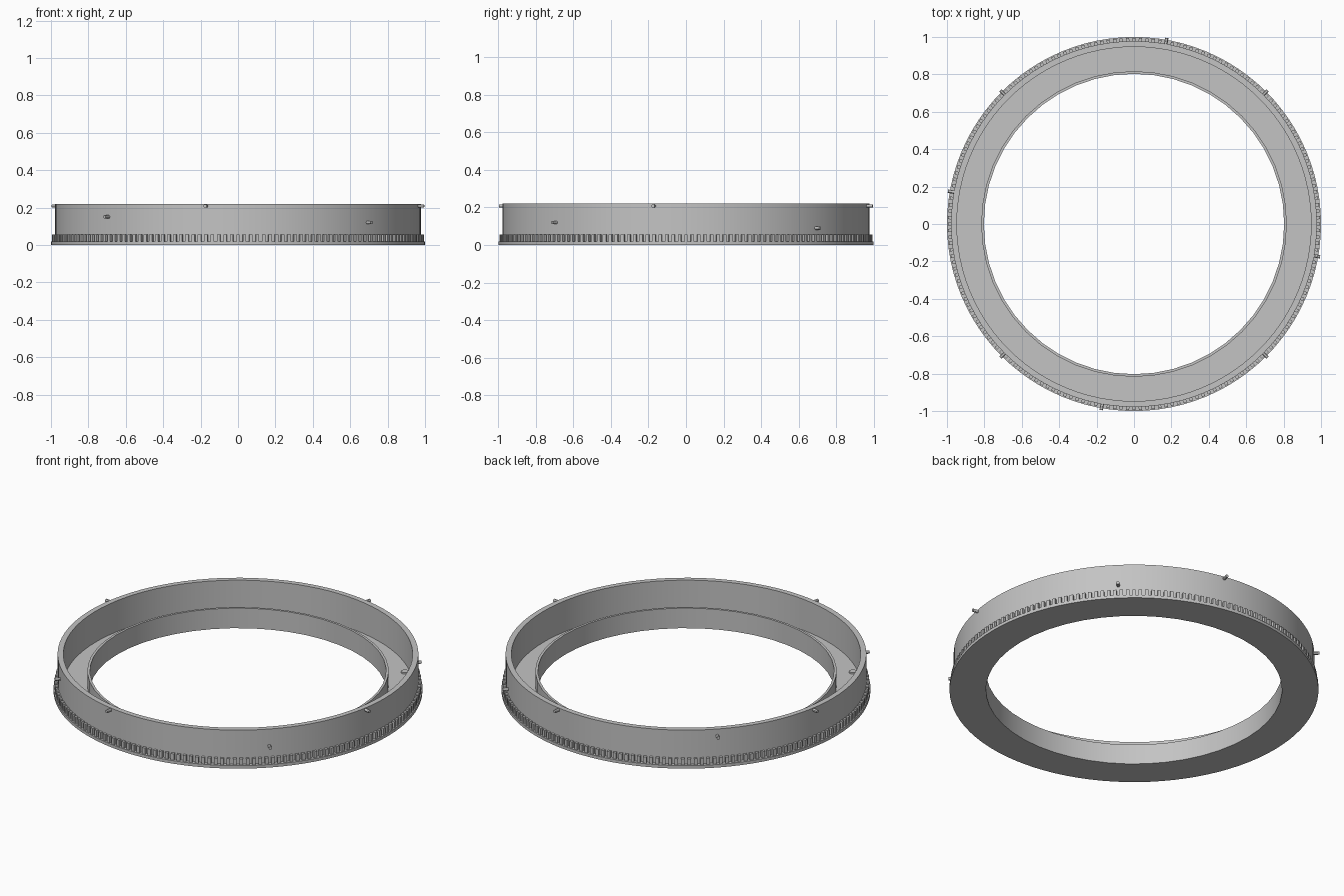
import bpy, bmesh, math
from mathutils import Matrix, Vector

cube = bpy.data.objects.get("Cube")
if cube:
    bpy.data.objects.remove(cube, do_unlink=True)

grey = bpy.data.materials.new("light_grey")
grey.use_nodes = True
COLOUR = (0.55, 0.55, 0.55, 1)
grey.diffuse_color = COLOUR
grey.node_tree.nodes["Principled BSDF"].inputs["Base Color"].default_value = COLOUR


def finish(name, bm, smooth=False):
    """Turn a bmesh into a named grey object."""
    bmesh.ops.recalc_face_normals(bm, faces=bm.faces)
    mesh = bpy.data.meshes.new(name)
    bm.to_mesh(mesh)
    bm.free()
    mesh.materials.append(grey)
    obj = bpy.data.objects.new(name, mesh)
    bpy.context.collection.objects.link(obj)
    if smooth:
        bpy.ops.object.select_all(action="DESELECT")
        obj.select_set(True)
        bpy.context.view_layer.objects.active = obj
        bpy.ops.object.shade_smooth_by_angle(angle=math.radians(30))
    return obj


def revolve(name, profile, segments):
    """Spin a closed (radius, z) profile around the z axis."""
    bm = bmesh.new()
    rings = []
    for i in range(segments):
        a = math.tau * i / segments
        rings.append([bm.verts.new((r * math.cos(a), r * math.sin(a), z)) for r, z in profile])
    n = len(profile)
    for i in range(segments):
        here, there = rings[i], rings[(i + 1) % segments]
        for j in range(n):
            k = (j + 1) % n
            bm.faces.new((here[j], there[j], there[k], here[k]))
    return finish(name, bm, smooth=True)


# Outer wall, base flange and floor in one section
FLOOR, FLANGE, TOP = 0.035, 0.018, 0.22
revolve("outer_ring", [(0.812, 0), (1.0, 0), (1.0, FLANGE), (0.978, FLANGE),
                       (0.978, TOP), (0.947, TOP), (0.947, FLOOR), (0.812, FLOOR)], 96)

# Low inner collar around the opening
revolve("inner_collar", [(0.803, 0), (0.817, 0), (0.817, 0.12), (0.803, 0.12)], 48)

# Gear teeth above the flange
TEETH = 180
bm = bmesh.new()
for i in range(TEETH):
    turn = Matrix.Rotation(math.tau * i / TEETH, 4, "Z")
    place = Matrix.Translation((0.982, 0, 0.036))
    size = Matrix.Diagonal((0.024, 0.018, 0.04, 1))
    bmesh.ops.create_cube(bm, size=1, matrix=turn @ place @ size)
finish("gear_teeth", bm)


def radial_pin(name, degrees, z):
    """Small round pin pointing outwards from the wall."""
    bm = bmesh.new()
    matrix = (Matrix.Rotation(math.radians(degrees), 4, "Z")
              @ Matrix.Translation((0.985, 0, z)) @ Matrix.Rotation(math.pi / 2, 4, "Y"))
    bmesh.ops.create_cone(bm, cap_ends=True, segments=12, radius1=0.009,
                          radius2=0.009, depth=0.05, matrix=matrix)
    finish(name, bm, smooth=True)


# Upper pins near the rim, and lower pins stepping down around the wall
for i in range(4):
    radial_pin(f"upper_pin_{i + 1}", 80 + 90 * i, 0.208)
    radial_pin(f"stepped_pin_{i + 1}", 45 + 90 * i, (0.09, 0.18, 0.15, 0.12)[i])

# Small round studs on the floor
for i in range(4):
    spot = Matrix.Rotation(math.pi / 2 * i, 4, "Z") @ Vector((0.65, 0.65, FLOOR + 0.002))
    bm = bmesh.new()
    bmesh.ops.create_cone(bm, cap_ends=True, segments=24, radius1=0.021, radius2=0.021,
                          depth=0.012, matrix=Matrix.Translation(spot))
    finish(f"floor_stud_{i + 1}", bm, smooth=True)
